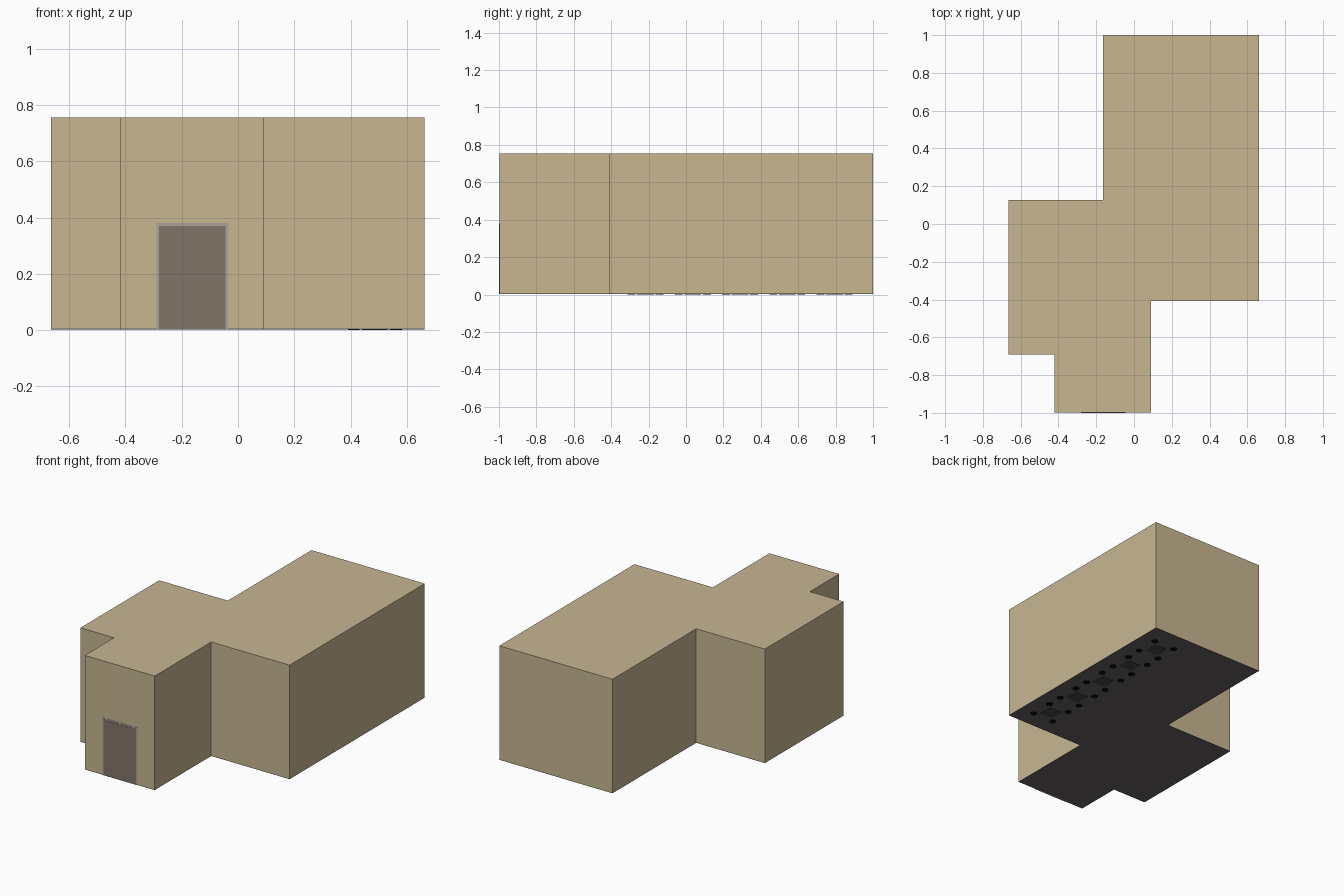
import bpy, bmesh

if "Cube" in bpy.data.objects:
    bpy.data.objects.remove(bpy.data.objects["Cube"])

def material(name, rgb):
    m = bpy.data.materials.new(name)
    m.diffuse_color = (*rgb, 1)
    m.use_nodes = True
    m.node_tree.nodes["Principled BSDF"].inputs["Base Color"].default_value = m.diffuse_color
    return m

WALL = material("tan_wall", (0.578, 0.468, 0.283))
FLOOR = material("floor_grey", (0.13, 0.12, 0.125))
DOOR = material("door_dark", (0.223, 0.178, 0.136))
FRAME = material("frame_grey", (0.40, 0.36, 0.33))
TABLE = material("table_dark", (0.06, 0.06, 0.06))
STOOL = material("stool_black", (0.003, 0.003, 0.003))

# Building outline, anticlockwise from the entrance
PLAN = [(-0.42, -0.997), (0.09, -0.997), (0.09, -0.408), (0.662, -0.408), (0.662, 1),
        (-0.164, 1), (-0.164, 0.128), (-0.665, 0.128), (-0.665, -0.692), (-0.42, -0.692)]

def plan_mesh(name, z0, z1, mat, bottom):
    bm = bmesh.new()
    low = [bm.verts.new((x, y, z0)) for x, y in PLAN]
    top = [bm.verts.new((x, y, z1)) for x, y in PLAN]
    n = len(PLAN)
    bm.faces.new(top)
    for i in range(n):
        j = (i + 1) % n
        bm.faces.new((low[i], low[j], top[j], top[i]))
    if bottom:
        bm.faces.new(low[::-1])
    me = bpy.data.meshes.new(name)
    bm.to_mesh(me)
    bm.free()
    me.materials.append(mat)
    ob = bpy.data.objects.new(name, me)
    bpy.context.collection.objects.link(ob)
    return ob

def box(name, lo, hi, mat):
    bpy.ops.mesh.primitive_cube_add(size=1, location=[(a + b) / 2 for a, b in zip(lo, hi)])
    ob = bpy.context.object
    ob.name = name
    ob.scale = [b - a for a, b in zip(lo, hi)]
    ob.data.materials.append(mat)

# Floor plate, and hollow walls with flat roof
plan_mesh("floor", 0.003, 0.005, FLOOR, True)
shell = plan_mesh("walls_and_roof", 0.005, 0.755, WALL, False)
thick = shell.modifiers.new("thickness", 'SOLIDIFY')
thick.thickness = 0.01
thick.offset = -1
thick.use_even_offset = True

# Entrance door in its frame
box("door_frame", (-0.29, -0.9985, 0.003), (-0.035, -0.99, 0.38), FRAME)
box("door", (-0.281, -1.0, 0.003), (-0.045, -0.99, 0.37), DOOR)

# Row of five tables with a stool at each corner
for i in range(5):
    x, y = 0.486, 0.794 - 0.2525 * i
    box(f"table_{i}", (x - 0.045, y - 0.045, 0), (x + 0.045, y + 0.045, 0.13), TABLE)
    for sx in (-1, 1):
        for sy in (-1, 1):
            bpy.ops.mesh.primitive_cylinder_add(
                vertices=24, radius=0.021, depth=0.08,
                location=(x + sx * 0.075, y + sy * 0.075, 0.04))
            ob = bpy.context.object
            ob.name = "stool"
            ob.data.materials.append(STOOL)
            bpy.ops.object.shade_smooth_by_angle()
